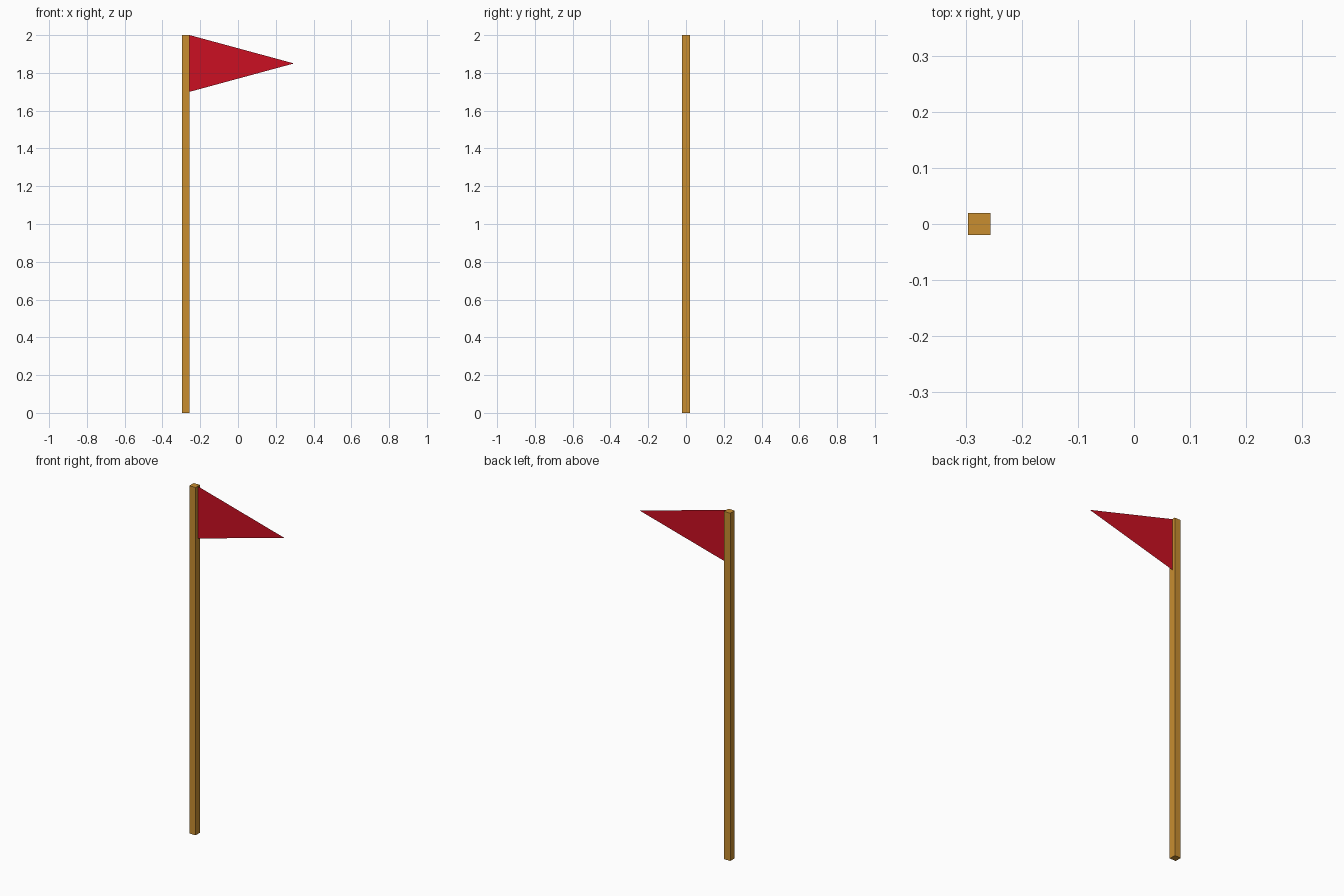
import bpy

if "Cube" in bpy.data.objects:
    bpy.data.objects.remove(bpy.data.objects["Cube"])


def material(name, color):
    m = bpy.data.materials.new(name)
    m.diffuse_color = color
    m.use_nodes = True
    m.node_tree.nodes["Principled BSDF"].inputs["Base Color"].default_value = m.diffuse_color
    return m


# Square wooden pole
bpy.ops.mesh.primitive_cube_add(size=1, location=(-0.276, 0, 1))
pole = bpy.context.object
pole.name = "pole"
pole.scale = (0.04, 0.04, 2)
bpy.ops.object.transform_apply(location=False, rotation=False, scale=True)
pole.data.materials.append(material("wood", (0.58, 0.27, 0.03, 1)))

# Thin triangular pennant on the pole's right side
mesh = bpy.data.meshes.new("pennant")
mesh.from_pydata([(-0.256, 0, 1.7), (0.296, 0, 1.85), (-0.256, 0, 2.0)], [], [(0, 1, 2)])
pennant = bpy.data.objects.new("pennant", mesh)
bpy.context.collection.objects.link(pennant)
mesh.materials.append(material("red_cloth", (0.6, 0.005, 0.016, 1)))
